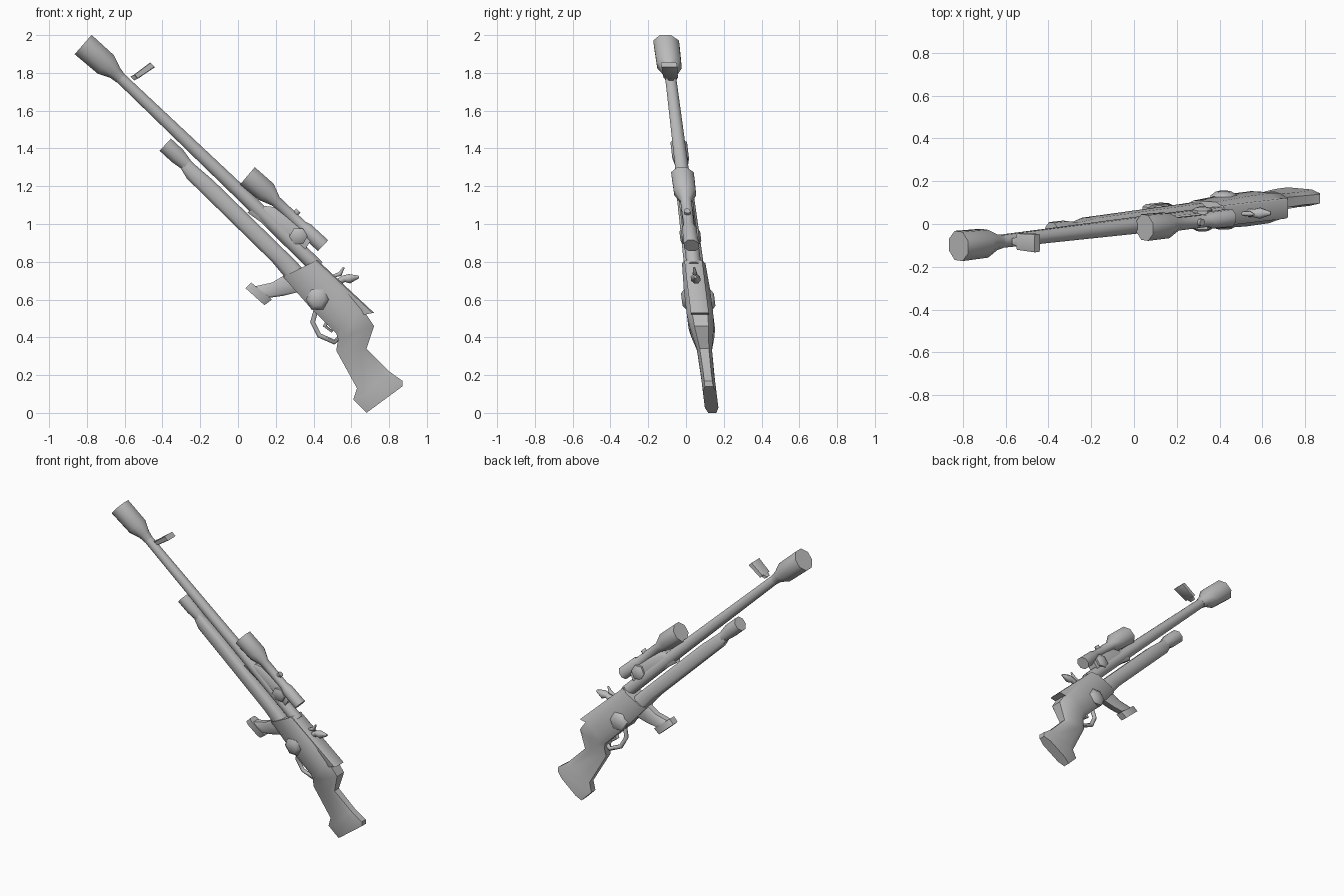
import bpy, bmesh, math
from mathutils import Vector

cube = bpy.data.objects.get("Cube")
if cube:
    bpy.data.objects.remove(cube)

grey = bpy.data.materials.new("matte_grey")
grey.use_nodes = True
colour = (0.5, 0.5, 0.5, 1)
grey.diffuse_color = colour
grey.node_tree.nodes["Principled BSDF"].inputs["Base Color"].default_value = colour


def skin(name, rings):
    """Bridge equal rings of points (in hundredths), cap the ends, lean the result."""
    bm = bmesh.new()
    loops = []
    for ring in rings:
        loop = []
        for x, y, z in ring:
            x, y, z = x / 100, y / 100, z / 100
            loop.append(bm.verts.new((x, y + 0.015 - 0.124 * (z - 1), max(z, 0))))
        loops.append(loop)
    n = len(loops[0])
    for a, b in zip(loops, loops[1:]):
        for i in range(n):
            j = (i + 1) % n
            bm.faces.new((a[i], a[j], b[j], b[i]))
    bm.faces.new(loops[0])
    bm.faces.new(loops[-1])
    bmesh.ops.recalc_face_normals(bm, faces=bm.faces)
    mesh = bpy.data.meshes.new(name)
    bm.to_mesh(mesh)
    bm.free()
    mesh.materials.append(grey)
    obj = bpy.data.objects.new(name, mesh)
    bpy.context.collection.objects.link(obj)
    bpy.ops.object.select_all(action="DESELECT")
    obj.select_set(True)
    bpy.context.view_layer.objects.active = obj
    bpy.ops.object.shade_smooth_by_angle(angle=math.radians(50))
    return obj


def loft(name, sections, c=0.6):
    """Sections are upper point, lower point, half width; c sets the corner chamfer."""
    shape = [(1, c), (c, 1), (-c, 1), (-1, c), (-1, -c), (-c, -1), (c, -1), (1, -c)]
    rings = []
    for up, low, w in sections:
        up, low = Vector(up), Vector(low)
        mid, half = (up + low) / 2, (up - low) / 2
        rings.append([(mid.x + b * half.x, a * w, mid.y + b * half.y) for a, b in shape])
    return skin(name, rings)


def tube(name, path):
    """Octagonal tube through (x, z, radius) points."""
    sections = []
    for i, (x, z, r) in enumerate(path):
        a, b = path[max(i - 1, 0)], path[min(i + 1, len(path) - 1)]
        d = Vector((b[0] - a[0], b[1] - a[1])).normalized()
        p, n = Vector((x, z)), Vector((-d.y, d.x)) * r
        sections.append((p + n, p - n, r))
    return loft(name, sections, math.tan(math.pi / 8))


def side_knob(name, x, z, r, reach, sides):
    """Tapered knob passing through both sides."""
    rings = []
    for y, k in ((-1, 0.6), (-0.8, 1), (0.8, 1), (1, 0.6)):
        angles = [math.tau * i / sides for i in range(sides)]
        rings.append([(x + k * r * math.cos(t), y * reach, z + k * r * math.sin(t)) for t in angles])
    return skin(name, rings)


# Barrel and flared muzzle
tube("muzzle", [(-82, 195, 6.8), (-70, 184.5, 6.5), (-65, 180, 3.7), (-62, 177, 3)])
tube("barrel", [(-65, 180, 2.9), (1, 117, 3.7), (42, 77, 3.9)])
loft("front_sight", [((-57, 178), (-55, 176), 1.5), ((-55, 179), (-53, 177), 2),
                     ((-54.9, 179.2), (-52.9, 177), 3.8), ((-46.5, 185.5), (-44, 183), 4.2)], 0.8)

# Fore end with its tip
tube("fore_tip", [(-38.5, 142, 4.4), (-32, 136, 4.4), (-27, 131, 3.2), (-18, 122, 3.2)])
loft("fore_end", [((-27, 135), (-30, 129), 3), ((-13, 123), (-27, 124), 4.4),
                  ((31, 80), (18, 80), 5.2), ((40, 70), (28, 68), 5.2)])

# Receiver and stock in one flowing body
loft("stock", [((42, 81), (24, 72), 6.2), ((56, 67), (38, 56), 7), ((66, 55), (52, 42), 7),
               ((72, 46), (53, 39), 6.2), ((68, 34), (52, 33), 4), ((80, 22), (63, 13), 3.5),
               ((87, 17), (61, 7), 3.6), ((87, 14), (68, 0), 3.6)])
loft("receiver_cover", [((42, 81), (36, 76), 4.8), ((72, 53), (62, 51), 4.8)], 0.85)

# Scope, its mount and adjusters
tube("scope", [(5, 125.5, 6), (15, 117, 5.8), (20, 112, 3), (34, 99, 2.8),
               (36, 97, 3.8), (45, 88.5, 4)])
tube("scope_turret", [(28, 103, 1.6), (32, 107, 1.6)])
loft("scope_mount", [((10, 110), (5, 106), 2.5), ((19, 109), (12, 101), 3.2),
                     ((33, 98), (26, 89), 3.2), ((39, 92), (34, 84), 3)])
side_knob("mount_knob", 32, 93.5, 4.8, 5.5, 6)

# Curved magazine with a base plate
loft("magazine", [((9, 67), (17, 61), 2.8), ((18, 69), (24, 62), 2.8), ((30, 76), (36, 65), 2.8)], 0.7)
loft("magazine_base", [((4, 66), (14, 57), 3.4), ((7, 69), (18, 60), 3.4)], 0.7)

# Trigger group
tube("trigger_guard", [(42, 57, 1.3), (39.5, 48, 1.3), (43, 41, 1.3), (51, 37.5, 1.3), (55, 41, 1.3)])
tube("trigger", [(49, 52, 1.1), (46, 46, 1), (50, 43, 0.7)])
side_knob("side_knob", 42, 60, 6.2, 8.7, 6)
tube("side_lever", [(36, 67, 1.5), (42, 60, 2.5)])

# Hammer behind the scope
tube("hammer", [(51, 68, 1.8), (56, 71, 1.8), (59, 71, 2.5), (64, 72, 0.7)])
tube("hammer_spur", [(49, 72, 0.6), (54, 73.5, 1.2), (56, 77, 0.5)])
